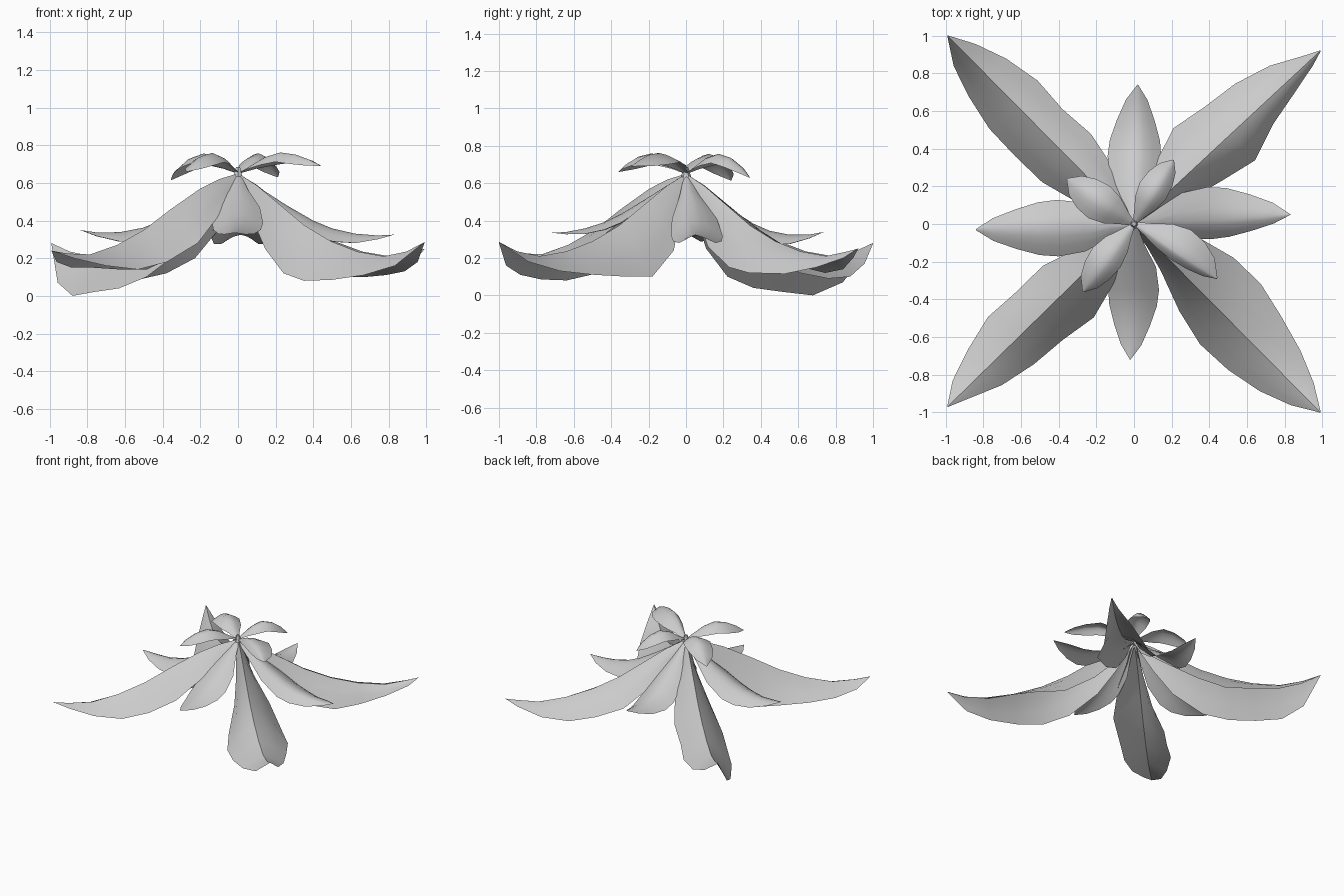
import bpy
import math
from mathutils import Vector

if "Cube" in bpy.data.objects:
    bpy.data.objects.remove(bpy.data.objects["Cube"], do_unlink=True)

grey = bpy.data.materials.new("leaf_grey")
grey.use_nodes = True
COLOUR = (0.6, 0.6, 0.6, 1)
grey.diffuse_color = COLOUR
grey.node_tree.nodes["Principled BSDF"].inputs["Base Color"].default_value = COLOUR

# Long leaves: distances of the edge points, and midrib heights there
STATIONS = [.28, .5, .7, .9, 1.1, 1.27]
LOW_SPINE = [.505, .375, .29, .235, .21, .235]
HIGH_SPINE = [.57, .46, .35, .27, .22, .225]

# Short leaves: distance, midrib height, half width, edge drop
MEDIUM = [(0, .65, .015, .01), (.12, .57, .06, .04), (.26, .48, .13, .07),
          (.4, .4, .15, .08), (.5, .36, .14, .07), (.62, .335, .105, .05),
          (.74, .33, .06, .02), (.83, .34, .002, 0)]
SMALL = [(0, .65, .01, 0), (.08, .69, .04, .015), (.17, .735, .08, .04),
         (.27, .76, .1, .05), (.37, .745, .09, .05), (.46, .71, .06, .03),
         (.53, .67, .004, 0)]
SIDE_CELLS = 3


def finish(obj):
    obj.data.materials.append(grey)
    bpy.ops.object.select_all(action="DESELECT")
    obj.select_set(True)
    bpy.context.view_layer.objects.active = obj
    bpy.ops.object.shade_smooth_by_angle(angle=math.radians(40))


def sheet(name, heading, sections, bend):
    """Leaf surface from sections of distance, midrib height, left edge, right edge."""
    side = Vector((-heading.y, heading.x))
    verts, faces = [], []
    row = 2 * SIDE_CELLS + 1
    for dist, height, left, right in sections:
        for k in range(-SIDE_CELLS, SIDE_CELLS + 1):
            u = k / SIDE_CELLS
            width, edge_height = left if u > 0 else right
            spot = heading * dist + side * u * width
            z = height + (edge_height - height) * abs(u) ** bend
            verts.append((spot.x, spot.y, z))
    for a in range(0, len(verts) - row, row):
        for k in range(a, a + row - 1):
            faces.append((k, k + row, k + row + 1, k + 1))
    mesh = bpy.data.meshes.new(name)
    mesh.from_pydata(verts, [], faces)
    obj = bpy.data.objects.new(name, mesh)
    bpy.context.collection.objects.link(obj)
    finish(obj)


def large_leaf(name, tip, spine, left, right, bend=1.15):
    """Long folded leaf; left and right list the half width and height of each edge."""
    heading = Vector(tip[:2])
    length = heading.length
    neck = (spine[0] + .65) / 2 + .01
    root_edges = [(edge[0][0] / 2, (neck + edge[0][1]) / 2) for edge in (left, right)]
    sections = [(0, .65, (.015, .63), (.015, .63)), (.14, neck, *root_edges)]
    sections += list(zip(STATIONS, spine, left, right))
    sections.append((length, tip[2], (.002, tip[2]), (.002, tip[2])))
    sheet(name, heading.normalized(), sections, bend)


def short_leaf(name, table, tip, left=1, right=1, droop=1, hump=0):
    """Rounded leaf scaled to its tip, with its own side widths and arch."""
    heading = Vector(tip[:2])
    length = table[-1][0]
    lift = tip[2] - table[-1][1]
    sections = []
    for dist, height, width, drop in table:
        t = dist / length
        z = height + lift * t ** 4 + hump * math.sin(math.pi * t)
        edge = z - drop * droop
        sections.append((t * heading.length, z, (width * left, edge), (width * right, edge)))
    sheet(name, heading.normalized(), sections, 1.6)


# Lower tier: four long folded leaves on the diagonals
large_leaf("large_leaf_front_left", (.99, -1, .285), LOW_SPINE,
           left=[(.19, .24), (.25, .1), (.255, .1), (.21, .11), (.155, .13), (.085, .18)],
           right=[(.075, .25), (.155, .12), (.2, .08), (.19, .085), (.15, .11), (.085, .16)])
large_leaf("large_leaf_front_right", (-.99, -.97, .24), HIGH_SPINE,
           left=[(.145, .43), (.205, .28), (.175, .18), (.16, .14), (.12, .16), (.05, .2)],
           right=[(.11, .24), (.18, .14), (.18, .14), (.19, .15), (.14, .15), (.08, .18)])
large_leaf("large_leaf_back_right", (-.99, 1, .28), LOW_SPINE,
           left=[(.13, .25), (.19, .1), (.195, .04), (.19, .02), (.147, 0), (.09, .07)],
           right=[(.13, .35), (.174, .2), (.159, .12), (.172, .09), (.136, .1), (.075, .17)])
large_leaf("large_leaf_back_left", (.99, .92, .25), LOW_SPINE, bend=1.6,
           left=[(.15, .35), (.23, .22), (.2, .15), (.18, .12), (.125, .14), (.04, .2)],
           right=[(.1, .26), (.15, .15), (.19, .12), (.115, .115), (.07, .15), (.03, .2)])

# Middle tier: four leaves on the axes
short_leaf("medium_leaf_left", MEDIUM, (.83, .05, .325), left=1.15, right=.7)
short_leaf("medium_leaf_right", MEDIUM, (-.84, -.03, .35), left=1.05, right=.95)
short_leaf("medium_leaf_front", MEDIUM, (-.02, -.72, .335), left=.95, right=.85,
           droop=.6, hump=.035)
short_leaf("medium_leaf_back", MEDIUM, (.02, .74, .34), right=.9, hump=-.015)

# Top tier: four short arched leaves
short_leaf("small_leaf_front_left", SMALL, (.44, -.29, .69), left=1.4, right=.5)
short_leaf("small_leaf_front_right", SMALL, (-.27, -.36, .66), left=.8)
short_leaf("small_leaf_back_right", SMALL, (-.355, .24, .615), left=1.1, right=.95)
short_leaf("small_leaf_back_left", SMALL, (.21, .34, .63), left=.9, right=.75)

# Crown bud where the leaves meet
bpy.ops.mesh.primitive_cone_add(vertices=6, radius1=.03, radius2=.012, depth=.06,
                                location=(0, 0, .655))
bud = bpy.context.object
bud.name = "crown_bud"
finish(bud)
